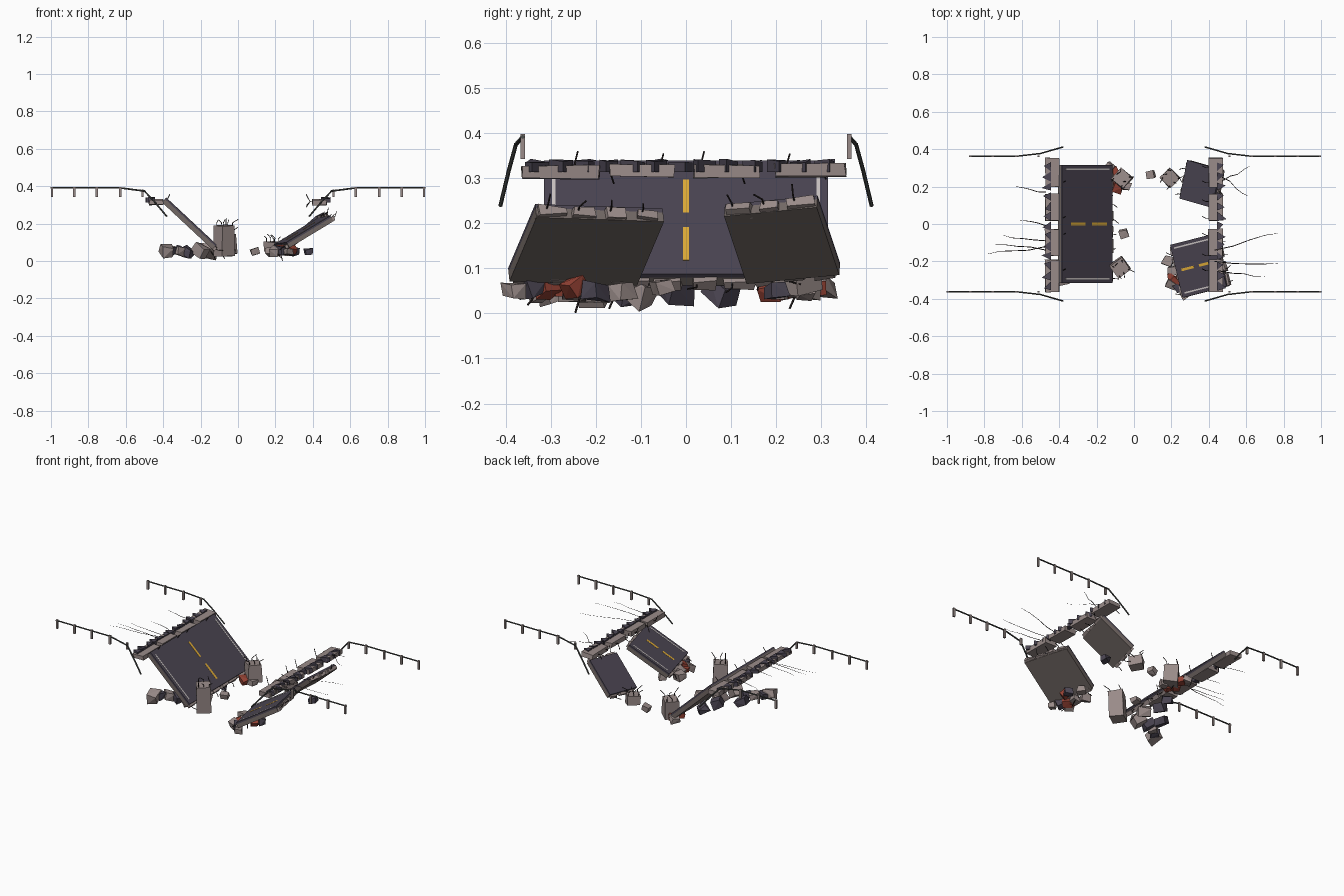
import bpy, bmesh, math, random
from mathutils import Vector, Matrix

if "Cube" in bpy.data.objects:
    bpy.data.objects.remove(bpy.data.objects["Cube"])

rng = random.Random(7)


def material(name, r, g, b):
    m = bpy.data.materials.new(name)
    m.diffuse_color = (r, g, b, 1)
    m.use_nodes = True
    m.node_tree.nodes["Principled BSDF"].inputs["Base Color"].default_value = m.diffuse_color
    return m


CONCRETE = material("concrete", 0.32, 0.26, 0.25)
UNDER = material("dirty_concrete", 0.17, 0.14, 0.13)
ASPHALT = material("asphalt", 0.07, 0.06, 0.085)
WHITE = material("white_paint", 0.6, 0.56, 0.55)
YELLOW = material("yellow_paint", 0.75, 0.42, 0.04)
BRICK = material("brick", 0.3, 0.055, 0.035)
STEEL = material("rail_steel", 0.07, 0.075, 0.07)
REBAR = material("rebar", 0.025, 0.018, 0.018)


def finish(name, bm, mat):
    bmesh.ops.recalc_face_normals(bm, faces=bm.faces[:])
    me = bpy.data.meshes.new(name)
    bm.to_mesh(me)
    bm.free()
    me.materials.append(mat)
    ob = bpy.data.objects.new(name, me)
    bpy.context.collection.objects.link(ob)
    return ob


def box(name, size, loc, mat, frame=Matrix(), jitter=0.0):
    """Box in a local frame; jitter makes broken corners."""
    bm = bmesh.new()
    bmesh.ops.create_cube(bm, size=1)
    for v in bm.verts:
        j = Vector([rng.uniform(-jitter, jitter) for _ in range(3)])
        v.co = frame @ (Vector(loc) + v.co * Vector(size) + j)
    return finish(name, bm, mat)


def rods(name, paths, r, mat, sides=5):
    """Straight round bars along each list of points."""
    bm = bmesh.new()
    for pts in paths:
        for a, b in zip(pts, pts[1:]):
            a, b = Vector(a), Vector(b)
            d = b - a
            m = Matrix.Translation((a + b) / 2) @ d.to_track_quat('Z', 'Y').to_matrix().to_4x4()
            bmesh.ops.create_cone(bm, cap_ends=True, segments=sides, radius1=r, radius2=r,
                                  depth=d.length + r, matrix=m)
    return finish(name, bm, mat)


def chunk(name, loc, size, mat):
    """Faceted rubble piece."""
    bm = bmesh.new()
    rot = Matrix.Rotation(rng.uniform(0, 6), 3, 'Z') @ Matrix.Rotation(rng.uniform(-.6, .6), 3, 'X')
    for x in (-1, 1):
        for y in (-1, 1):
            for z in (-1, 1):
                p = Vector((x * rng.uniform(.3, .55), y * rng.uniform(.3, .55), z * rng.uniform(.22, .42)))
                bm.verts.new(rot @ (p * size) + Vector(loc))
    bmesh.ops.convex_hull(bm, input=bm.verts[:])
    return finish(name, bm, mat)


def slab(name, low, u, v, thick, upper_side):
    """Tilted deck: low = middle of lower edge (underside), u runs upslope, v across."""
    u, v = Vector(u), Vector(v)
    L, W = u.length, v.length
    ex = u.normalized()
    ey = (v - ex * v.dot(ex)).normalized()
    n = ex.cross(ey)
    if n.z < 0:
        n = -n
    f = Matrix((ex, ey, n)).transposed().to_4x4()
    f.translation = Vector(low)
    box(name + "_base", (L, W, thick * .7), (L / 2, 0, thick * .35), UNDER, f)
    box(name + "_asphalt", (L, W, thick * .3), (L / 2, 0, thick * .85), ASPHALT, f)
    # broken teeth and bent bars along the ends
    for end, x in (("lower", 0), ("upper", L)):
        if end == "upper" and not upper_side:
            continue
        k = max(3, round(W / .08))
        for i in range(k):
            y = (-.5 + (i + .5) / k) * W
            box(f"{name}_{end}_edge_{i}", (.025, W / k * rng.uniform(.5, .95), thick * .6),
                (x, y, thick * .38), CONCRETE, f, .004)
        s = -1 if x == 0 else 1
        bars = []
        for i in range(k):
            y = (-.5 + (i + .3) / k) * W
            bars.append([f @ Vector((x, y, thick * .4)), f @ Vector((x + s * .025, y, thick * .5)),
                         f @ Vector((x + s * .045, y + rng.uniform(-.02, .02), thick * .5 + rng.uniform(-.01, .02)))])
        rods(f"{name}_{end}_rebar", bars, .002, REBAR)
    return f, L, W


def markings(name, f, L, W, top, dashes):
    for i, s in enumerate((-1, 1)):
        box(f"{name}_edge_line_{i}", (L * .86, .008, .002), (L * .5, s * (W / 2 - .022), top), WHITE, f)
    for i, (a, b) in enumerate(dashes):
        box(f"{name}_centre_dash_{i}", ((b - a) * L, .014, .002), ((a + b) / 2 * L, 0, top), YELLOW, f)


# fallen road decks
T = .034
f, L, W = slab("left_deck", (-.137, 0, .062), (-.27, 0, .252), (0, .63, 0), T, False)
markings("left_deck", f, L, W, T, ((.12, .41), (.54, .83)))
f, L, W = slab("right_front_deck", (.243, -.25, .066), (.235, .06, .142), (-.075, .28, -.015), T, True)
markings("right_front_deck", f, L, W, T, ((.12, .40), (.52, .80)))
slab("right_back_deck", (.285, .237, .075), (.175, -.05, .15), (.03, .208, .01), T, True)

# standing road edges: concrete lip, torn asphalt, bars, surface cracks
lip = ((-.364, -.193), (-.17, -.027), (.018, .162), (.198, .353))
for side, s in (("left", -1), ("right", 1)):
    for i, (a, b) in enumerate(lip):
        box(f"{side}_lip_{i}", (.075, b - a, .028), (s * .437, (a + b) / 2, .314 + .003 * (i % 2)), CONCRETE, jitter=.003)
    bm = bmesh.new()
    for i in range(13):
        y, w = -.33 + i * .053, rng.uniform(.04, .055)
        tri = ((s * .445, y - w / 2), (s * .445, y + w / 2), (s * rng.uniform(.475, .495), y + rng.uniform(-.015, .015)))
        lo = [bm.verts.new((p[0], p[1], .313)) for p in tri]
        hi = [bm.verts.new((p[0], p[1], rng.uniform(.334, .343))) for p in tri]
        bm.faces.new(lo)
        bm.faces.new(hi)
        for k in range(3):
            bm.faces.new((lo[k], lo[(k + 1) % 3], hi[(k + 1) % 3], hi[k]))
    finish(side + "_torn_asphalt", bm, ASPHALT)
    rods(side + "_lip_rebar", [[(s * .41, y, .315), (s * .385, y, .318), (s * .365, y + .01, .318 + dz)]
                               for y, dz in ((-.25, .04), (-.17, -.03), (-.06, .035), (.03, .04), (.12, -.03), (.22, .035), (.3, -.02))],
         .002, REBAR)

cracks = {
    "left": ((-.47, .17, -.63, .20), (-.47, -.01, -.61, .02), (-.47, -.09, -.70, -.06),
             (-.47, -.14, -.75, -.11), (-.47, -.12, -.78, -.16)),
    "right": ((.47, .23, .62, .31), (.47, .25, .61, .15), (.43, -.14, .77, -.05),
              (.43, -.20, .77, -.21), (.45, -.25, .70, -.28)),
}
for side, lines in cracks.items():
    bm = bmesh.new()
    for x0, y0, x1, y1 in lines:
        pts = [(x0 + (x1 - x0) * t, y0 + (y1 - y0) * t + (rng.uniform(-.012, .012) if 0 < t < 1 else 0))
               for t in (0, .3, .55, .8, 1)]
        w = (.0025, .0025, .002, .0015, .0008)
        rows = [(bm.verts.new((x, y - h, .341)), bm.verts.new((x, y + h, .341))) for (x, y), h in zip(pts, w)]
        for p, q in zip(rows, rows[1:]):
            bm.faces.new((p[0], q[0], q[1], p[1]))
    finish(side + "_road_cracks", bm, REBAR)

# guard rails with drooping broken ends
for s, q, start in ((-1, -1, 1.0), (-1, 1, .877), (1, -1, 1.0), (1, 1, .995)):
    name = f"{'left' if s < 0 else 'right'}_{'front' if q < 0 else 'back'}"
    rods(name + "_guard_rail", [[(s * start, q * .362, .391), (s * .63, q * .362, .391),
                                 (s * .5, q * .377, .374), (s * .445, q * .393, .315), (s * .382, q * .411, .24)]],
         .0045, STEEL, 6)
    for i, x in enumerate((.995, .875, .755, .63, .51)):
        if x <= start + .01:
            top = .397 if i < 4 else .383
            box(f"{name}_rail_post_{i}", (.012, .01, top - .342), (s * min(x, .994), q * .362, (top + .342) / 2), CONCRETE)

# broken support columns with bars sticking out
for i, (x, y, z0, z1, w, a, tilt) in enumerate(((-.075, -.23, .025, .19, .082, 35, 2),
                                                 (-.06, .24, .035, .145, .08, 50, -5),
                                                 (.19, .25, .045, .105, .078, 42, 6))):
    f = Matrix.Translation((x, y, z0)) @ Matrix.Rotation(math.radians(a), 4, 'Z') @ Matrix.Rotation(math.radians(tilt), 4, 'X')
    h = z1 - z0
    box(f"column_{i}", (w, w, h), (0, 0, h / 2), CONCRETE, f, .004)
    bars = []
    for cx in (-.03, 0, .03):
        for cy in (-.03, .03):
            bars.append([f @ Vector((cx, cy, h - .01)), f @ Vector((cx, cy, h + .015)),
                         f @ Vector((cx * 1.3 + rng.uniform(-.025, .025), cy * 1.3 + rng.uniform(-.02, .02), h + rng.uniform(.025, .04)))])
    rods(f"column_rebar_{i}", bars, .002, REBAR)

# rubble: x, y, size per pile
piles = (
    ("concrete_rubble", CONCRETE, ((-.38, -.29, .07), (-.32, -.22, .06), (-.2, -.2, .075), (-.16, -.1, .07), (-.055, -.05, .045),
                                   (.09, .265, .045), (.18, -.2, .055), (.21, -.25, .05), (.2, -.32, .05), (.27, -.38, .04),
                                   (-.13, .3, .05), (-.04, .2, .045), (.26, -.14, .045))),
    ("asphalt_rubble", ASPHALT, ((-.3, -.12, .07), (-.27, -.2, .06), (-.2, -.02, .07), (-.17, .08, .06),
                                 (.375, .2, .045), (.24, -.34, .05), (-.36, -.25, .05), (.3, -.2, .05))),
    ("brick_rubble", BRICK, ((-.1, .275, .045), (-.09, .19, .05), (-.12, .22, .04), (.225, -.31, .05), (.2, -.28, .04), (.29, -.25, .045))),
)
for name, mat, items in piles:
    for i, (x, y, s) in enumerate(items):
        chunk(f"{name}_{i}", (x, y, .052 + rng.uniform(-.006, .008)), s * 1.1, mat)

# loose bars in the rubble, reaching the ground
rods("loose_rebar", [[(x, y, .06), (x + .02, y - .012, .03), (x + .028, y - .02, z)]
                     for x, y, z in ((.21, -.225, .003), (-.15, -.15, .012), (-.1, .25, .012), (.2, -.33, .02))], .0025, REBAR)
